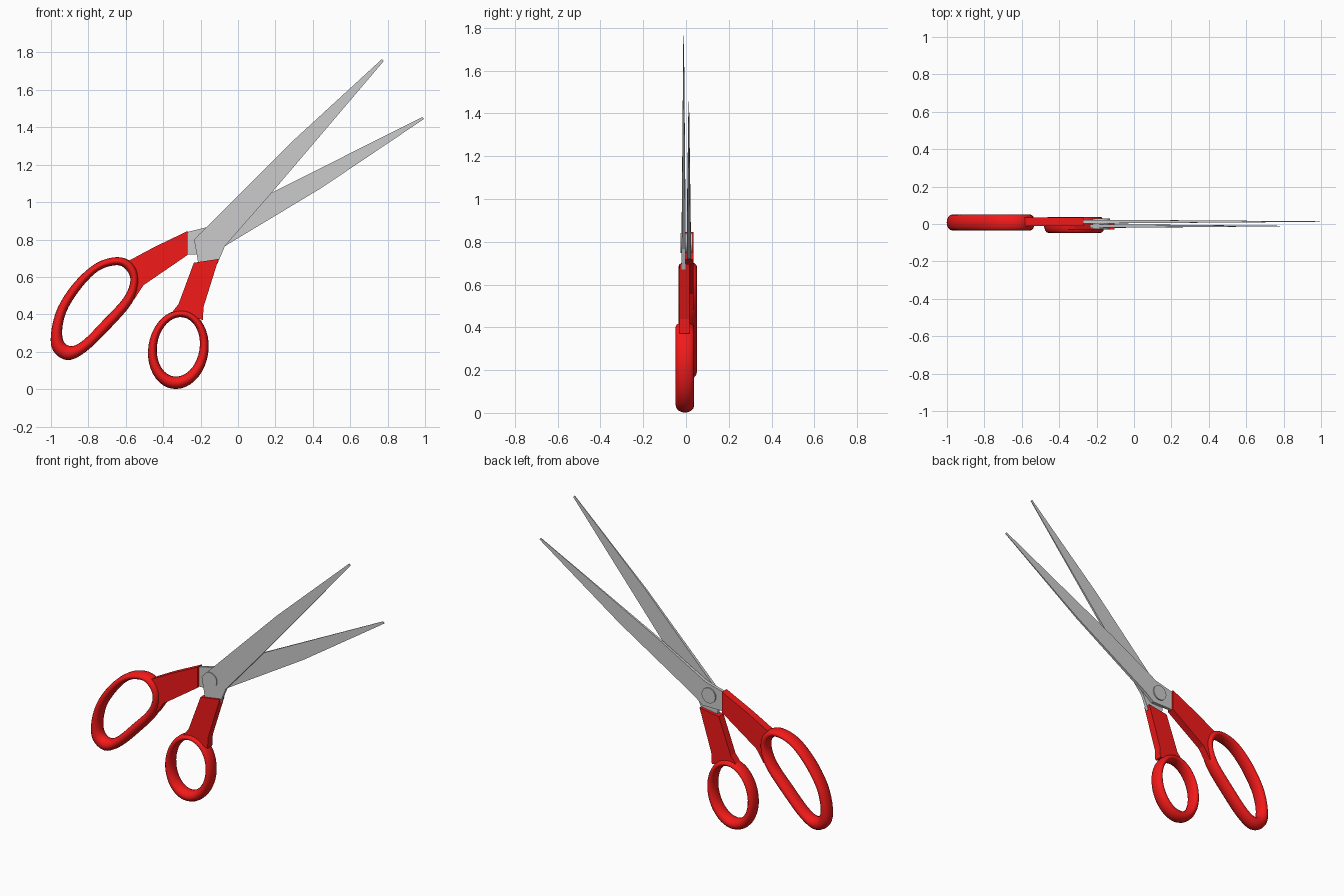
import bpy, bmesh, math
from mathutils import Vector

if "Cube" in bpy.data.objects:
    bpy.data.objects.remove(bpy.data.objects["Cube"])

PIVOT = Vector((-0.175, 0.795))
red = bpy.data.materials.new("red_plastic")
red.diffuse_color = (0.9, 0.01, 0.01, 1)
red.use_nodes = True
red.node_tree.nodes["Principled BSDF"].inputs["Base Color"].default_value = red.diffuse_color


def finish(name, bm, mat=None, smooth=None):
    bmesh.ops.recalc_face_normals(bm, faces=bm.faces)
    me = bpy.data.meshes.new(name)
    bm.to_mesh(me)
    bm.free()
    ob = bpy.data.objects.new(name, me)
    bpy.context.collection.objects.link(ob)
    if mat:
        me.materials.append(mat)
    if smooth:
        bpy.ops.object.select_all(action='DESELECT')
        bpy.context.view_layer.objects.active = ob
        ob.select_set(True)
        bpy.ops.object.shade_smooth_by_angle(angle=math.radians(smooth))
    return ob


def plate(name, pts, y, half, mat=None):
    """Flat outline in xz; half(point) gives the half thickness in y."""
    bm = bmesh.new()
    front = [bm.verts.new((p[0], y - half(p), p[1])) for p in pts]
    back = [bm.verts.new((p[0], y + half(p), p[1])) for p in pts]
    bm.faces.new(front)
    bm.faces.new(back[::-1])
    n = len(pts)
    for i in range(n):
        j = (i + 1) % n
        bm.faces.new((front[j], front[i], back[i], back[j]))
    return finish(name, bm, mat)


def smooth_loop(pts, sub=4):
    """Closed Catmull-Rom curve through the points."""
    v = [Vector(p) for p in pts]
    n, out = len(v), []
    for i in range(n):
        a, b, c, d = v[i - 1], v[i], v[(i + 1) % n], v[(i + 2) % n]
        for k in range(sub):
            t = k / sub
            out.append(0.5 * (2 * b + (c - a) * t + (2 * a - 5 * b + 4 * c - d) * t ** 2
                              + (3 * b - a - 3 * c + d) * t ** 3))
    return out


def finger_ring(name, outer, inner, y, depth=0.043, sides=16):
    """Oval section swept between an outer and an inner loop."""
    bm = bmesh.new()
    rows = []
    for o, i in zip(outer, inner):
        mid, r = (o + i) / 2, (o - i) / 2
        row = []
        for k in range(sides):
            a = 2 * math.pi * k / sides
            p = mid + r * math.cos(a)
            row.append(bm.verts.new((p.x, y + depth * math.sin(a), p.y)))
        rows.append(row)
    for a, b in zip(rows, rows[1:] + rows[:1]):
        for k in range(sides):
            m = (k + 1) % sides
            bm.faces.new((a[k], a[m], b[m], b[k]))
    return finish(name, bm, red, 50)


def ellipse(cx, cz, rx, rz, tilt, n=40):
    c, s = math.cos(tilt), math.sin(tilt)
    out = []
    for k in range(n):
        a = 2 * math.pi * k / n
        x, z = rx * math.cos(a), rz * math.sin(a)
        out.append(Vector((cx + c * x - s * z, cz + s * x + c * z)))
    return out


def taper(p):
    # blades thin out toward the tip
    d = (Vector(p) - PIVOT).length
    return 0.010 - 0.0085 * min(1, d / 1.3)


# blades
plate("front_blade", [(.77, 1.765), (.78, 1.755), (.18, 1.05), (-.07, .765), (-.11, .67),
                      (-.21, .66), (-.235, .80), (-.175, .86), (.28, 1.315)], -.011, taper)
plate("back_blade", [(.985, 1.455), (.995, 1.445), (.445, 1.075), (-.07, .765), (-.13, .72),
                     (-.29, .72), (-.29, .835), (-.15, .87), (.18, 1.05)], .013, taper)

# pivot screw
bm = bmesh.new()
bmesh.ops.create_cone(bm, cap_ends=True, segments=24, radius1=.047, radius2=.047, depth=.056)
for v in bm.verts:
    v.co = (v.co.x + PIVOT.x, v.co.z + .002, v.co.y + PIVOT.y)
finish("pivot_screw", bm, None, 30)

# grips
plate("front_grip", [(-.236, .676), (-.104, .696), (-.184, .44), (-.188, .37), (-.286, .40),
                     (-.377, .38), (-.318, .455)], -.007, lambda p: .023, red)
plate("back_grip", [(-.27, .845), (-.27, .717), (-.505, .556), (-.555, .48), (-.548, .588),
                    (-.60, .678), (-.447, .76)], .011, lambda p: .023, red)

# finger rings
tilt = math.radians(-9)
finger_ring("small_ring", ellipse(-.319, .212, .161, .212, tilt),
            ellipse(-.319, .226, .114, .160, tilt), -.005)
outer = [(-.644, .706), (-.564, .674), (-.532, .588), (-.564, .465), (-.687, .321), (-.816, .198),
         (-.912, .155), (-.987, .203), (-1.0, .294), (-.965, .433), (-.874, .572), (-.757, .674)]
inner = [(-.650, .663), (-.602, .642), (-.575, .583), (-.612, .487), (-.725, .364), (-.826, .262),
         (-.890, .230), (-.933, .257), (-.938, .337), (-.906, .439), (-.826, .556), (-.741, .636)]
finger_ring("large_ring", smooth_loop(outer), smooth_loop(inner), .008)
